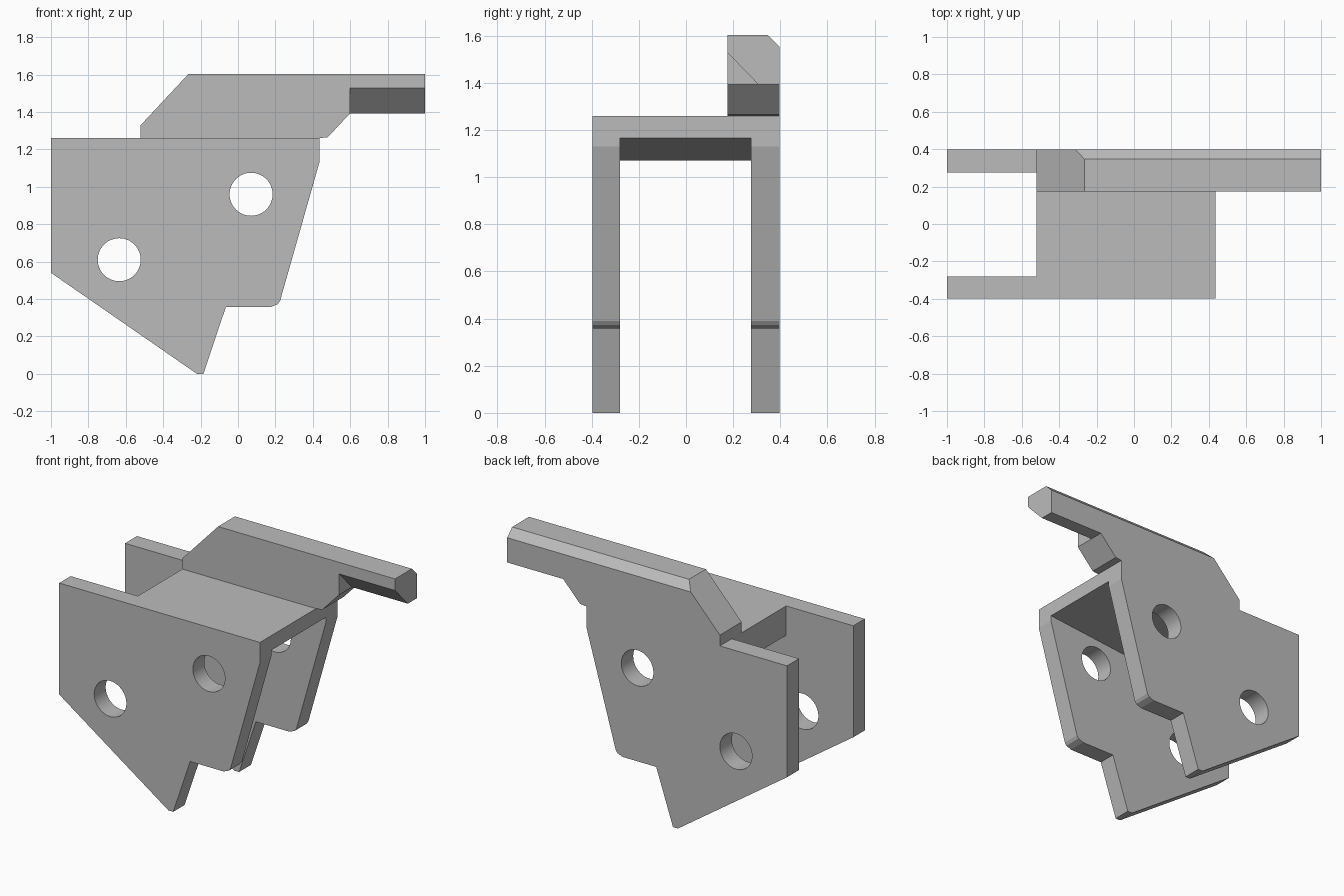
import bpy, bmesh, math
from mathutils import Matrix

default = bpy.data.objects.get("Cube")
if default:
    bpy.data.objects.remove(default, do_unlink=True)

grey = bpy.data.materials.new("plain grey")
grey.use_nodes = True
colour = (0.5, 0.5, 0.5, 1)
grey.diffuse_color = colour
grey.node_tree.nodes["Principled BSDF"].inputs["Base Color"].default_value = colour


def link(name, bm):
    bmesh.ops.recalc_face_normals(bm, faces=bm.faces)
    mesh = bpy.data.meshes.new(name)
    bm.to_mesh(mesh)
    bm.free()
    mesh.materials.append(grey)
    obj = bpy.data.objects.new(name, mesh)
    bpy.context.collection.objects.link(obj)
    return obj


def prism(name, outline, axis, start, end):
    """Extrude an outline: (x, z) along y, or (y, z) along x."""
    bm = bmesh.new()
    def place(a, b, t):
        return (a, t, b) if axis == "y" else (t, a, b)
    face = bm.faces.new([bm.verts.new(place(a, b, start)) for a, b in outline])
    moved = bmesh.ops.extrude_face_region(bm, geom=[face])["geom"]
    verts = [v for v in moved if isinstance(v, bmesh.types.BMVert)]
    bmesh.ops.translate(bm, verts=verts, vec=place(0, 0, end - start))
    return link(name, bm)


def drill(name, x, z, radius):
    bm = bmesh.new()
    turn = Matrix.Translation((x, 0, z)) @ Matrix.Rotation(math.pi / 2, 4, "X")
    bmesh.ops.create_cone(bm, cap_ends=True, segments=48, radius1=radius,
                          radius2=radius, depth=2, matrix=turn)
    return link(name, bm)


def cut(obj, cutters):
    for cutter in cutters:
        mod = obj.modifiers.new("cut", "BOOLEAN")
        mod.operation = "DIFFERENCE"
        mod.solver = "EXACT"
        mod.object = cutter
    graph = bpy.context.evaluated_depsgraph_get()
    mesh = bpy.data.meshes.new_from_object(obj.evaluated_get(graph))
    obj.modifiers.clear()
    obj.data = mesh


# Side plates, each drilled twice
plate = [(-1, 1.26), (0.435, 1.26), (0.435, 1.13), (0.225, 0.39),
         (0.212, 0.372), (0.175, 0.357), (-0.065, 0.357), (-0.185, 0),
         (-0.22, 0), (-1, 0.54)]
drills = [drill("upper_drill", 0.07, 0.96, 0.115),
          drill("lower_drill", -0.635, 0.61, 0.115)]
parts = [prism("front_plate", plate, "y", -0.397, -0.28),
         prism("back_plate", plate, "y", 0.275, 0.397)]
for part in parts:
    cut(part, drills)

# Bridge between the plates, with a sloping underside
bridge = [(-0.52, 1.26), (0.435, 1.26), (0.435, 1.165), (-0.52, 1.07)]
parts.append(prism("bridge", bridge, "y", -0.28, 0.275))

# Raised arm, bevelled along its back top edge and under its free end
arm_outline = [(-0.52, 1.26), (-0.52, 1.33), (-0.265, 1.603), (1, 1.603),
               (1, 1.393), (0.6, 1.393), (0.48, 1.265), (0.435, 1.26)]
arm = prism("raised_arm", arm_outline, "y", 0.175, 0.397)
bevels = [prism("back_bevel", [(0.297, 1.653), (0.447, 1.503), (0.447, 1.653)],
                "x", -1, 1.2),
          prism("under_bevel", [(0.125, 1.58), (0.355, 1.343), (0.125, 1.343)],
                "x", 0.6, 1.2)]
cut(arm, bevels)
parts.append(arm)

# Remove the cutters, then shade the bores smooth
for cutter in drills + bevels:
    bpy.data.objects.remove(cutter, do_unlink=True)
for part in parts:
    bpy.ops.object.select_all(action="DESELECT")
    part.select_set(True)
    bpy.context.view_layer.objects.active = part
    bpy.ops.object.shade_smooth_by_angle(angle=math.radians(15))
